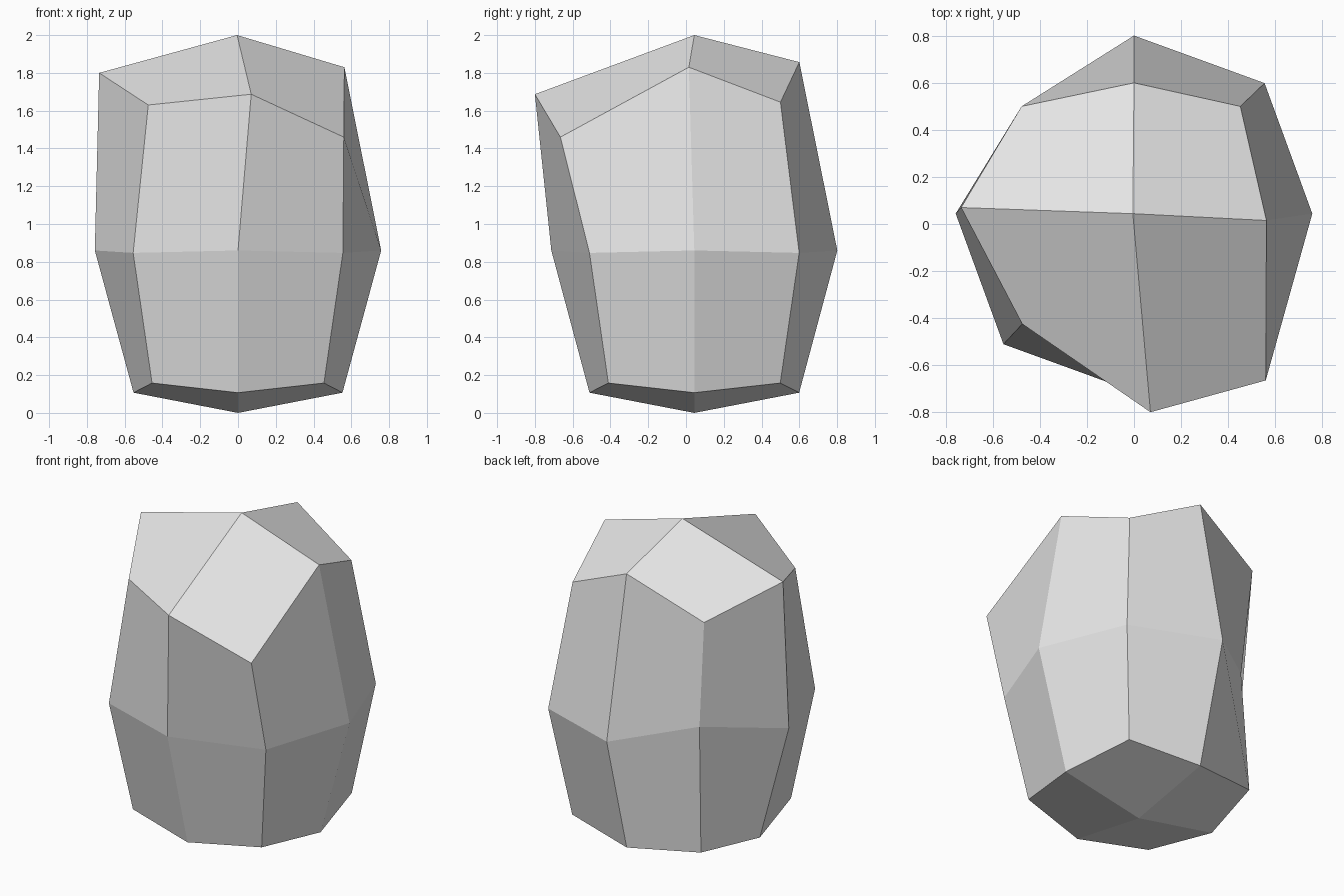
import bpy, bmesh

if "Cube" in bpy.data.objects:
    bpy.data.objects.remove(bpy.data.objects["Cube"])

CY = 0.044  # y of the body's axis


def ring(corner, side, depth, z_corner, z_side):
    """Eight points, starting at the front-left corner, going counter-clockwise."""
    cx, cy = corner
    return [(-cx, CY - cy, z_corner), (0, CY - depth, z_side),
            (cx, CY - cy, z_corner), (side, CY, z_side),
            (cx, CY + cy, z_corner), (0, CY + depth, z_side),
            (-cx, CY + cy, z_corner), (-side, CY, z_side)]


# Regular lower and middle rings, uneven chipped top ring
lower = ring((0.455, 0.455), 0.553, 0.555, 0.158, 0.107)
middle = ring((0.555, 0.555), 0.758, 0.757, 0.847, 0.86)
middle[6] = (-0.421, 0.465, 0.94)  # dent in the back-left corner
top = [(-0.475, -0.425, 1.63), (0.07, -0.80, 1.687), (0.56, -0.665, 1.46),
       (0.563, 0.015, 1.83), (0.452, 0.50, 1.645), (0, 0.60, 1.857),
       (-0.478, 0.50, 1.635), (-0.735, 0.07, 1.80)]

bm = bmesh.new()
rings = [[bm.verts.new(p) for p in r] for r in (lower, middle, top)]
base = bm.verts.new((0, CY, 0))
peak = bm.verts.new((-0.005, CY, 2.0))

# Side walls: facets start at the middle edge point so they fold towards the corners
for a, b, mids in ((rings[0], rings[1], rings[1]), (rings[1], rings[2], rings[1])):
    for i in range(8):
        j = (i + 1) % 8
        quad = [a[i], a[j], b[j], b[i]]
        k = quad.index(mids[i if i % 2 else j])
        bm.faces.new(quad[k:] + quad[:k])

# Bottom and top caps, one four-sided facet per corner
for i in range(0, 8, 2):
    for r, centre in ((rings[0], base), (rings[2], peak)):
        bm.faces.new((r[i], r[(i + 1) % 8], centre, r[i - 1]))

bmesh.ops.recalc_face_normals(bm, faces=bm.faces[:])
mesh = bpy.data.meshes.new("rock")
bm.to_mesh(mesh)
bm.free()

# Single stone colour
stone = bpy.data.materials.new("light grey stone")
stone.diffuse_color = (0.8, 0.8, 0.8, 1)
stone.use_nodes = True
stone.node_tree.nodes["Principled BSDF"].inputs["Base Color"].default_value = stone.diffuse_color
mesh.materials.append(stone)
rock = bpy.data.objects.new("rock", mesh)
bpy.context.collection.objects.link(rock)
